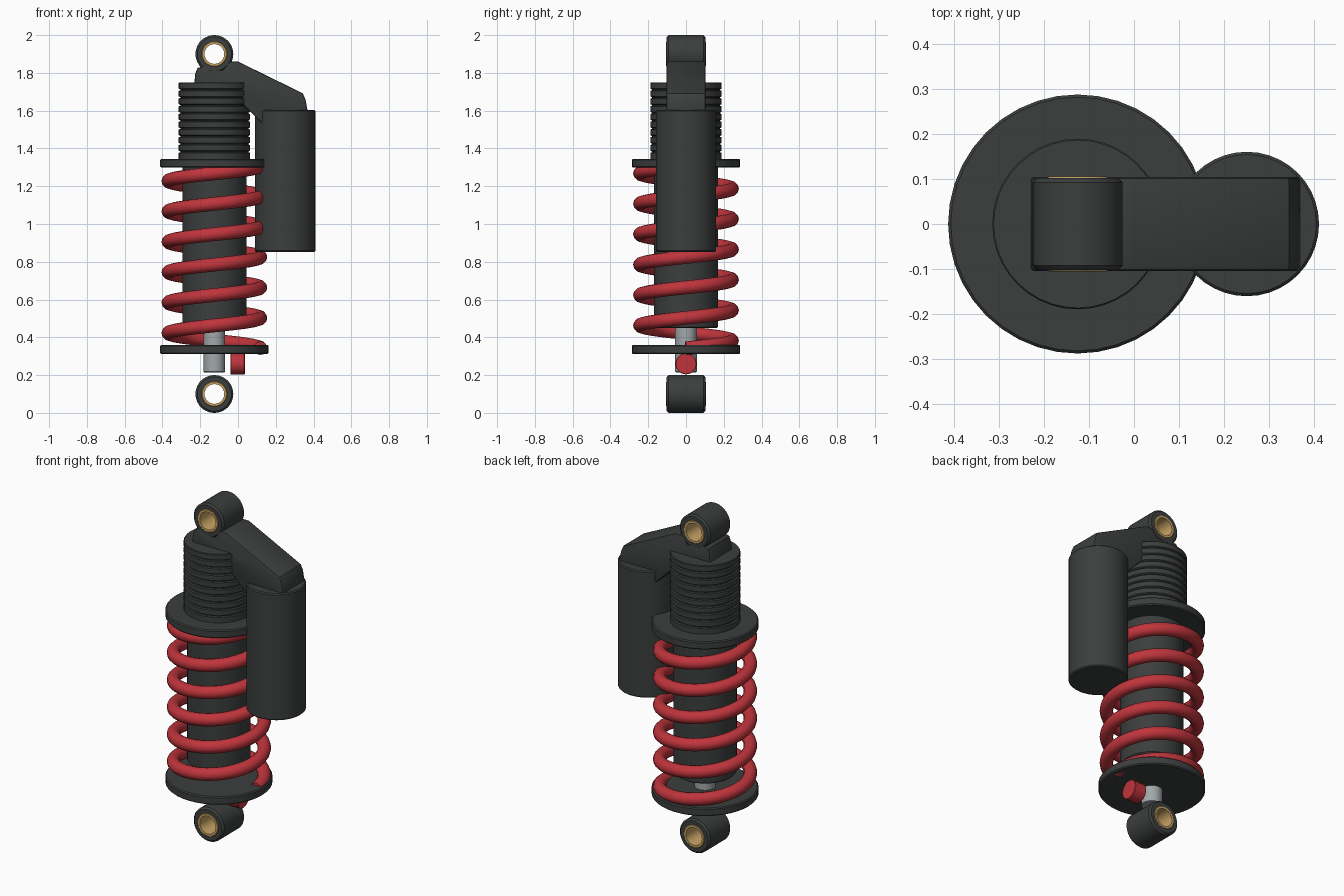
import bpy, bmesh, math
from mathutils import Matrix, Vector

if "Cube" in bpy.data.objects:
    bpy.data.objects.remove(bpy.data.objects["Cube"])

AX = -0.125  # x of the damper axis


def material(name, rgb):
    m = bpy.data.materials.new(name)
    m.diffuse_color = (*rgb, 1)
    m.use_nodes = True
    m.node_tree.nodes["Principled BSDF"].inputs["Base Color"].default_value = m.diffuse_color
    return m


DARK = material("dark_metal", (0.045, 0.048, 0.048))
RED = material("red_paint", (0.52, 0.035, 0.045))
GOLD = material("bronze", (0.58, 0.37, 0.13))
STEEL = material("steel", (0.36, 0.39, 0.40))


def finish(bm, name, mat, angle=35):
    bmesh.ops.remove_doubles(bm, verts=bm.verts, dist=1e-5)
    bmesh.ops.recalc_face_normals(bm, faces=bm.faces)
    me = bpy.data.meshes.new(name)
    bm.to_mesh(me)
    bm.free()
    me.materials.append(mat)
    ob = bpy.data.objects.new(name, me)
    bpy.context.collection.objects.link(ob)
    smooth(ob, angle)
    return ob


def smooth(ob, angle=35):
    bpy.ops.object.select_all(action='DESELECT')
    ob.select_set(True)
    bpy.context.view_layer.objects.active = ob
    bpy.ops.object.shade_smooth_by_angle(angle=math.radians(angle))


def lathe(name, profile, mat, loc, rot=None, sides=40):
    """Spin an (r, z) outline about local z, then turn and move it."""
    bm = bmesh.new()
    vs = [bm.verts.new((r, 0, z)) for r, z in profile]
    es = [bm.edges.new(p) for p in zip(vs, vs[1:])]
    bmesh.ops.spin(bm, geom=vs + es, cent=(0, 0, 0), axis=(0, 0, 1),
                   angle=math.tau, steps=sides, use_merge=True)
    bmesh.ops.transform(bm, verts=bm.verts,
                        matrix=Matrix.Translation(loc) @ (rot or Matrix()))
    return finish(bm, name, mat)


def rod(name, r, z0, z1, b, mat, loc, rot=None, sides=40):
    """Solid cylinder with a chamfer of width b."""
    return lathe(name, [(0, z0), (r - b, z0), (r, z0 + b), (r, z1 - b),
                        (r - b, z1), (0, z1)], mat, loc, rot, sides)


def tube(name, r0, r1, h, b, mat, loc, rot):
    """Hollow cylinder of half length h."""
    return lathe(name, [(r0, -h), (r1 - b, -h), (r1, -h + b), (r1, h - b),
                        (r1 - b, h), (r0, h), (r0, -h)], mat, loc, rot)


# mounting eyes with bushings
along_y = Matrix.Rotation(math.pi / 2, 4, 'X')
for end, z in (("lower", 0.1), ("upper", 1.9)):
    tube(end + "_eye", 0.066, 0.1, 0.102, 0.01, DARK, (AX, 0, z), along_y)
    tube(end + "_bushing", 0.052, 0.067, 0.105, 0.003, GOLD, (AX, 0, z), along_y)

# damper body, shaft and spring seats
rod("damper_body", 0.17, 0.45, 1.36, 0.006, DARK, (AX, 0, 0))
rod("damper_shaft", 0.057, 0.215, 0.5, 0.003, STEEL, (AX, 0, 0), sides=32)
rod("lower_spring_seat", 0.287, 0.312, 0.36, 0.006, DARK, (AX, 0, 0))
rod("upper_spring_seat", 0.287, 1.298, 1.345, 0.006, DARK, (AX, 0, 0))

# threaded preload collar
outline, z, ridges = [(0, 1.34), (0.189, 1.34)], 1.34, 10
for i in range(ridges):
    top = z + 0.041
    outline += [(0.189, z + 0.008), (0.189, top - 0.004)]
    if i < ridges - 1:
        outline += [(0.180, top - 0.001), (0.180, top + 0.003)]
    z = top
outline += [(0.186, z), (0, z)]
lathe("threaded_collar", outline, DARK, (AX, 0, 0))

# reservoir and its bridge
rod("reservoir", 0.16, 0.853, 1.603, 0.006, DARK, (0.25, 0, 0))
side = [(-0.232, 1.7), (-0.228, 1.79), (-0.215, 1.825), (-0.175, 1.838),
        (-0.15, 1.815), (-0.08, 1.815), (-0.045, 1.86), (0.0, 1.86),
        (0.343, 1.692), (0.357, 1.66), (0.37, 1.59), (0.34, 1.53),
        (0.13, 1.53), (0.045, 1.615), (-0.05, 1.7)]
bm = bmesh.new()
face = bm.faces.new([bm.verts.new((x, -0.104, z)) for x, z in side])
new = bmesh.ops.extrude_face_region(bm, geom=[face])["geom"]
bmesh.ops.translate(bm, vec=(0, 0.208, 0),
                    verts=[g for g in new if isinstance(g, bmesh.types.BMVert)])
rims = [e for e in bm.edges if abs(e.verts[0].co.y - e.verts[1].co.y) < 1e-4]
bmesh.ops.bevel(bm, geom=rims, offset=0.01, segments=2, profile=0.5, affect='EDGES')
finish(bm, "reservoir_bridge", DARK)

# adjuster knob
rod("adjuster_knob", 0.057, -0.038, 0.038, 0.003, RED, (-0.002, 0, 0.26),
    Matrix.Rotation(math.pi / 2, 4, 'Y'), 12)

# coil spring
TURNS, STEPS = 6, 36
curve = bpy.data.curves.new("coil_spring", 'CURVE')
curve.dimensions = '3D'
curve.twist_mode = 'Z_UP'
curve.bevel_depth = 0.036
curve.bevel_resolution = 4
curve.use_fill_caps = True
path = curve.splines.new('POLY')
path.points.add(TURNS * STEPS)
for i, p in enumerate(path.points):
    a = math.tau * i / STEPS
    p.co = (AX + 0.244 * math.cos(a), 0.244 * math.sin(a),
            0.342 + 0.966 * i / (TURNS * STEPS), 1)
curve.materials.append(RED)
spring = bpy.data.objects.new("coil_spring", curve)
bpy.context.collection.objects.link(spring)
bpy.ops.object.select_all(action='DESELECT')
spring.select_set(True)
bpy.context.view_layer.objects.active = spring
bpy.ops.object.convert(target='MESH')
smooth(bpy.context.view_layer.objects.active, 40)
